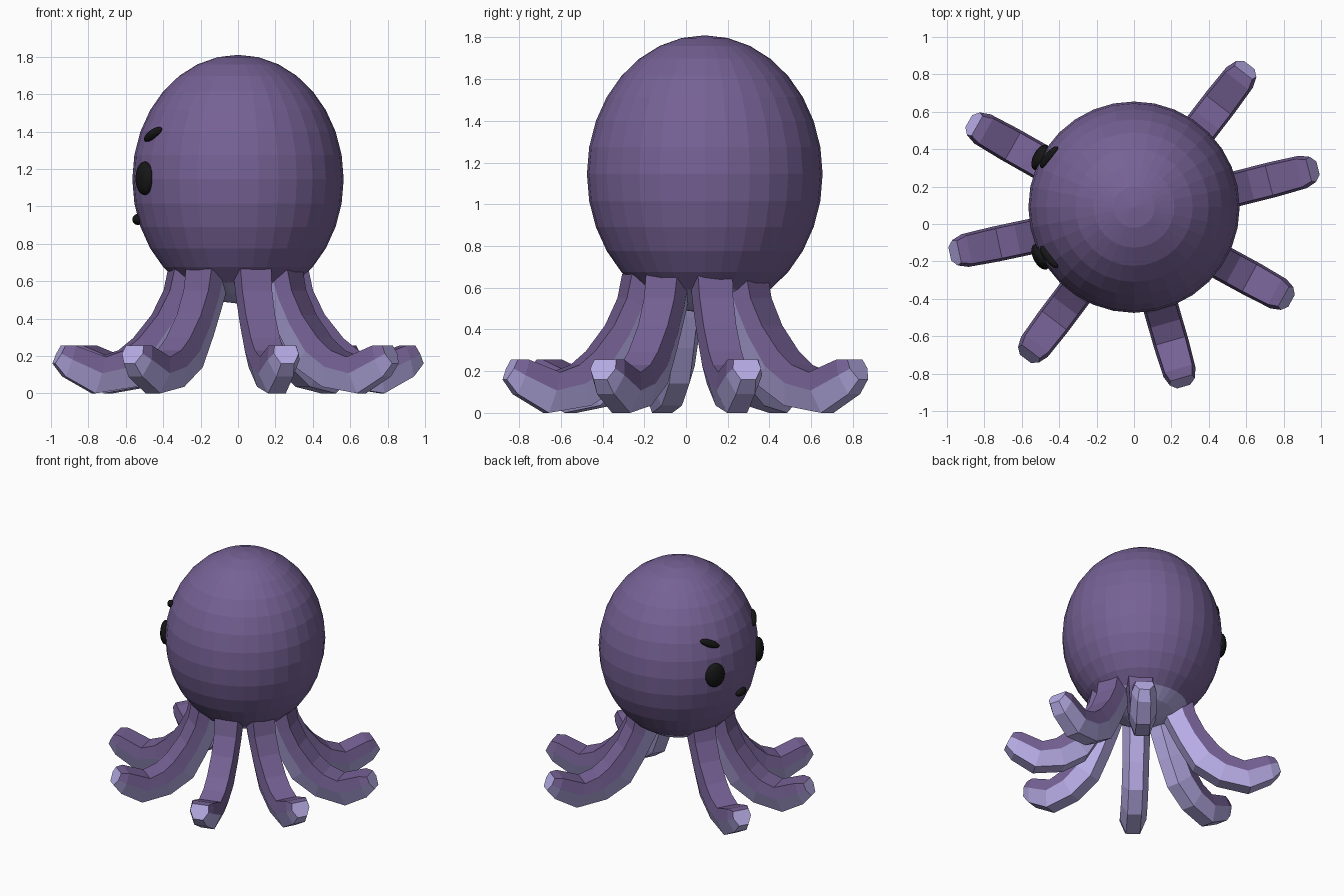
import bpy, bmesh
from math import radians, cos, sin, sqrt
from mathutils import Matrix, Vector

if "Cube" in bpy.data.objects:
    bpy.data.objects.remove(bpy.data.objects["Cube"])


def material(name, rgb):
    m = bpy.data.materials.new(name)
    m.diffuse_color = (*rgb, 1)
    m.use_nodes = True
    m.node_tree.nodes["Principled BSDF"].inputs["Base Color"].default_value = m.diffuse_color
    return m


PURPLE = material("purple", (0.18, 0.12, 0.30))
LAVENDER = material("lavender", (0.48, 0.42, 0.80))
BLACK = material("black", (0.008, 0.008, 0.008))

HEAD = Vector((0, 0.09, 1.145))
RAD, RZ = 0.565, 0.665


def finish(bm, name, mats, smooth=False):
    bmesh.ops.recalc_face_normals(bm, faces=bm.faces[:])
    for f in bm.faces:
        f.smooth = smooth
    me = bpy.data.meshes.new(name)
    bm.to_mesh(me)
    bm.free()
    for m in mats:
        me.materials.append(m)
    ob = bpy.data.objects.new(name, me)
    bpy.context.collection.objects.link(ob)
    return ob


# Head: faceted egg with a pale underside
bm = bmesh.new()
bmesh.ops.create_uvsphere(bm, u_segments=32, v_segments=16, radius=1)
bmesh.ops.transform(bm, verts=bm.verts[:],
                    matrix=Matrix.Translation(HEAD) @ Matrix.Diagonal((RAD, RAD, RZ, 1)))
for f in bm.faces:
    f.material_index = int(f.calc_center_median().z < 0.62)
finish(bm, "head", [PURPLE, LAVENDER])

# Arm side profile: (top r, top z, bottom r, bottom z, half width)
PROFILE = [
    (0.36, 0.665, 0.17, 0.56, 0.095),
    (0.385, 0.55, 0.215, 0.46, 0.092),
    (0.45, 0.42, 0.29, 0.31, 0.090),
    (0.55, 0.295, 0.39, 0.14, 0.090),
    (0.63, 0.23, 0.56, 0.035, 0.090),
    (0.73, 0.195, 0.78, 0.0, 0.090),
    (0.89, 0.255, 0.94, 0.09, 0.085),
    (0.945, 0.255, 0.995, 0.16, 0.066),
]
# Hexagonal section: (side, fraction from top to bottom)
SECTION = [(-0.9, 0), (0.9, 0), (1.05, 0.45), (0.55, 1), (-0.55, 1), (-1.05, 0.45)]


def arm(name, angle, reach):
    bm = bmesh.new()
    k = reach / 0.995
    rings = []
    for tr, tz, br, bz, w in PROFILE:
        rings.append([bm.verts.new((k * (tr + (br - tr) * t), s * w, tz + (bz - tz) * t))
                      for s, t in SECTION])
    for a, b in zip(rings, rings[1:]):
        for i in range(6):
            j = (i + 1) % 6
            f = bm.faces.new((a[i], a[j], b[j], b[i]))
            f.material_index = int(i in (2, 3, 4))
    bm.faces.new(rings[0])
    bm.faces.new(rings[-1]).material_index = 1
    bmesh.ops.transform(bm, verts=bm.verts[:], matrix=Matrix.Translation((0, 0.05, 0))
                        @ Matrix.Rotation(radians(angle), 4, 'Z'))
    finish(bm, name, [PURPLE, LAVENDER])


# Seven arms, leaving a gap at the back
ARMS = [(52.4, 1.01), (14.2, 1.015), (-28.7, 0.96), (-73.9, 0.957),
        (-127, 0.965), (192, 1.007), (150.5, 1.015)]
for n, (ang, reach) in enumerate(ARMS, 1):
    arm(f"arm_{n}", ang, reach)


# Face features: flattened ellipsoids lying on the head surface
def feature(name, angle, z, size, tilt=0):
    r = RAD * sqrt(1 - ((z - HEAD.z) / RZ) ** 2)
    a = radians(angle)
    pos = Vector((r * cos(a), HEAD.y + r * sin(a), z))
    normal = Vector((cos(a) * r / RAD**2, sin(a) * r / RAD**2, (z - HEAD.z) / RZ**2)).normalized()
    side = Vector((-sin(a), cos(a), 0))
    up = normal.cross(side)
    basis = Matrix((normal, side, up)).transposed().to_4x4()
    bm = bmesh.new()
    bmesh.ops.create_uvsphere(bm, u_segments=20, v_segments=12, radius=1)
    bmesh.ops.transform(bm, verts=bm.verts[:], matrix=Matrix.Translation(pos) @ basis
                        @ Matrix.Rotation(radians(tilt), 4, 'X') @ Matrix.Diagonal((*size, 1)))
    finish(bm, name, [BLACK], True)


for label, s in (("left", 1), ("right", -1)):
    feature(f"{label}_eye", 180 + s * 28, 1.15, (0.04, 0.075, 0.09))
    feature(f"{label}_brow", 180 + s * 30.5, 1.385, (0.025, 0.078, 0.027), s * 25)
feature("mouth", 180, 0.93, (0.03, 0.055, 0.03))
